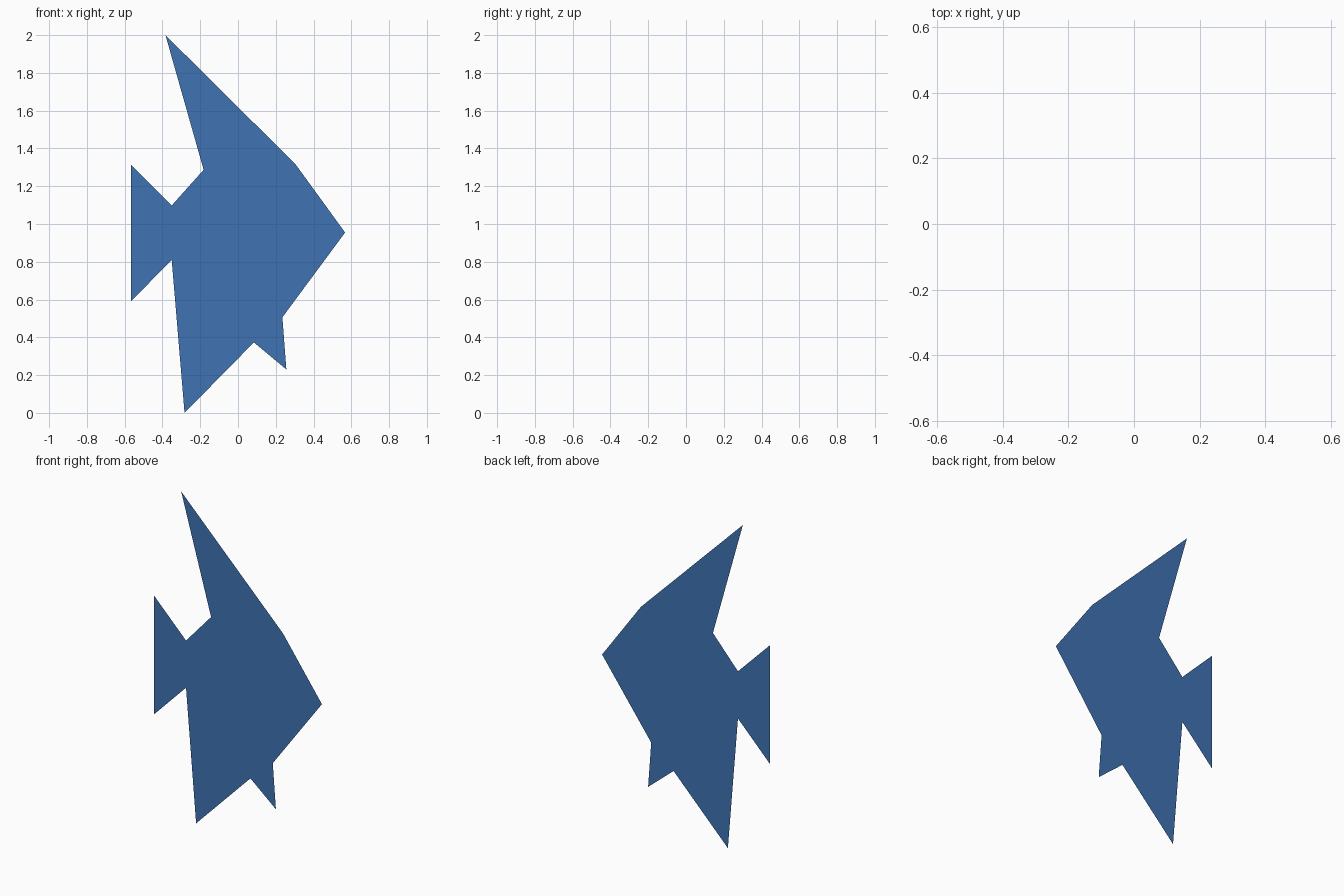
import bpy
import bmesh

if "Cube" in bpy.data.objects:
    bpy.data.objects.remove(bpy.data.objects["Cube"])

# Outline of the flat fish (x, z), clockwise seen from the front
dorsal_and_head = [(-0.182, 1.287), (-0.384, 2.0), (0.304, 1.317), (0.567, 0.955)]
lower_fins = [(0.235, 0.506), (0.256, 0.23), (0.084, 0.373),
              (-0.283, 0.0), (-0.177, 0.40), (-0.203, 0.665)]
tail = [(-0.351, 0.81), (-0.567, 0.59), (-0.45, 0.98), (-0.567, 1.315), (-0.351, 1.098)]
outline = dorsal_and_head + lower_fins + tail

# Paper-thin fish silhouette, facing the front
bm = bmesh.new()
face = bm.faces.new([bm.verts.new((x, 0, z)) for x, z in reversed(outline)])
bmesh.ops.triangulate(bm, faces=[face])
mesh = bpy.data.meshes.new("fish")
bm.to_mesh(mesh)
bm.free()
fish = bpy.data.objects.new("fish", mesh)
bpy.context.collection.objects.link(fish)

# Blue paint
blue = bpy.data.materials.new("blue")
blue.diffuse_color = (0.05, 0.17, 0.45, 1)
blue.use_nodes = True
blue.node_tree.nodes["Principled BSDF"].inputs["Base Color"].default_value = blue.diffuse_color
mesh.materials.append(blue)
